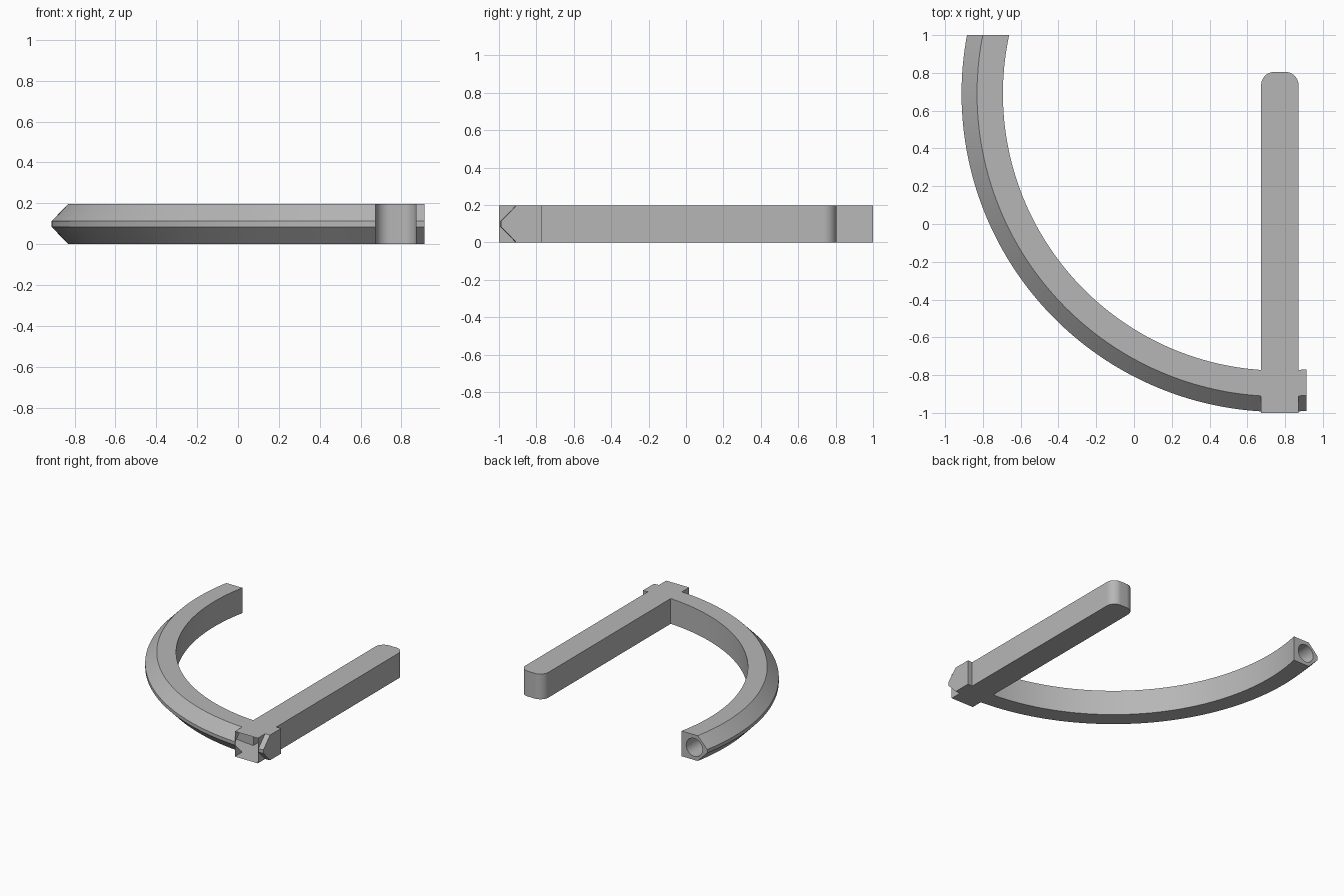
import bpy, bmesh, math
from mathutils import Vector

if "Cube" in bpy.data.objects:
    bpy.data.objects.remove(bpy.data.objects["Cube"], do_unlink=True)

HX, HY = 0.772, 0.69          # pivot centre, also centre of the rim
H = 0.197                     # thickness
R_IN, R_EDGE, R_OUT = 1.466, 1.603, 1.685
ARM_W, ARM_FRONT, ARM_BACK = 0.099, -1.0, 0.805
RIM_X, RIM_Y = 0.912, 1.0     # planes that trim the rim ends

grey = bpy.data.materials.new("plain_grey")
grey.use_nodes = True
grey.diffuse_color = (0.47, 0.47, 0.47, 1)
grey.node_tree.nodes["Principled BSDF"].inputs["Base Color"].default_value = (0.47, 0.47, 0.47, 1)


def make_object(name, bm):
    bmesh.ops.recalc_face_normals(bm, faces=bm.faces)
    mesh = bpy.data.meshes.new(name)
    bm.to_mesh(mesh)
    bm.free()
    obj = bpy.data.objects.new(name, mesh)
    bpy.context.collection.objects.link(obj)
    mesh.materials.append(grey)
    return obj


def cylinder(name, radius, start, end, steps=48):
    a, b = Vector(start), Vector(end)
    bm = bmesh.new()
    bmesh.ops.create_cone(bm, cap_ends=True, segments=steps, radius1=radius,
                          radius2=radius, depth=(b - a).length)
    turn = (b - a).to_track_quat('Z', 'Y').to_matrix().to_4x4()
    turn.translation = (a + b) / 2
    bm.transform(turn)
    return make_object(name, bm)


def combine(target, other, operation):
    mod = target.modifiers.new("combine", 'BOOLEAN')
    mod.operation, mod.solver, mod.object = operation, 'EXACT', other
    bpy.context.view_layer.objects.active = target
    bpy.ops.object.modifier_apply(modifier=mod.name)
    bpy.data.objects.remove(other, do_unlink=True)


# Curved rim: bevelled section swept round the pivot, trimmed square at both ends
section = [(R_IN, 0), (R_EDGE, 0), (R_OUT, 0.085), (R_OUT, H - 0.085), (R_EDGE, H), (R_IN, H)]
bm = bmesh.new()
rings = []
for i in range(97):
    a = math.radians(164 + 115 * i / 96)
    rings.append([bm.verts.new((HX + r * math.cos(a), HY + r * math.sin(a), z)) for r, z in section])
for p, q in zip(rings, rings[1:]):
    for k in range(len(section)):
        n = (k + 1) % len(section)
        bm.faces.new((p[k], p[n], q[n], q[k]))
for point, normal in (((0, RIM_Y, 0), (0, 1, 0)), ((RIM_X, 0, 0), (1, 0, 0))):
    cut = bmesh.ops.bisect_plane(bm, geom=bm.verts[:] + bm.edges[:] + bm.faces[:],
                                 plane_co=point, plane_no=normal, clear_outer=True)
    edges = [e for e in cut["geom_cut"] if isinstance(e, bmesh.types.BMEdge)]
    bmesh.ops.edgeloop_fill(bm, edges=edges)
rim = make_object("curved_rim_and_arm", bm)

# Straight arm with rounded back corners
FILLET = 0.07
outline = [(HX - ARM_W, ARM_FRONT), (HX + ARM_W, ARM_FRONT)]
for side, first in ((1, 0), (-1, 90)):
    for i in range(13):
        a = math.radians(first + 90 * i / 12)
        outline.append((HX + side * (ARM_W - FILLET) + FILLET * math.cos(a),
                        ARM_BACK - FILLET + FILLET * math.sin(a)))
bm = bmesh.new()
base = bm.faces.new([bm.verts.new((x, y, 0)) for x, y in outline])
up = bmesh.ops.extrude_face_region(bm, geom=[base])
bmesh.ops.translate(bm, vec=(0, 0, H), verts=[v for v in up["geom"] if isinstance(v, bmesh.types.BMVert)])
arm = make_object("arm", bm)
combine(rim, arm, 'UNION')

# Pivot bores: deep below, narrow through hole, shallow recess on top
for radius, low, high in ((0.08, -0.05, 0.085), (0.028, -0.06, H + 0.06), (0.08, H - 0.012, H + 0.05)):
    combine(rim, cylinder("bore", radius, (HX, HY, low), (HX, HY, high)), 'DIFFERENCE')

# Socket in the free end of the rim
socket_x = -0.772
combine(rim, cylinder("socket", 0.07, (socket_x, RIM_Y - 0.2, H / 2), (socket_x, RIM_Y + 0.05, H / 2)), 'DIFFERENCE')

# The arm is open at the front
bm = bmesh.new()
bm.from_mesh(rim.data)
front = [f for f in bm.faces if f.normal.y < -0.99 and f.calc_center_median().y < ARM_FRONT + 0.002]
bmesh.ops.delete(bm, geom=front, context='FACES')
bm.to_mesh(rim.data)
bm.free()

bpy.ops.object.select_all(action='DESELECT')
rim.select_set(True)
bpy.context.view_layer.objects.active = rim
bpy.ops.object.shade_smooth_by_angle(angle=math.radians(30))
